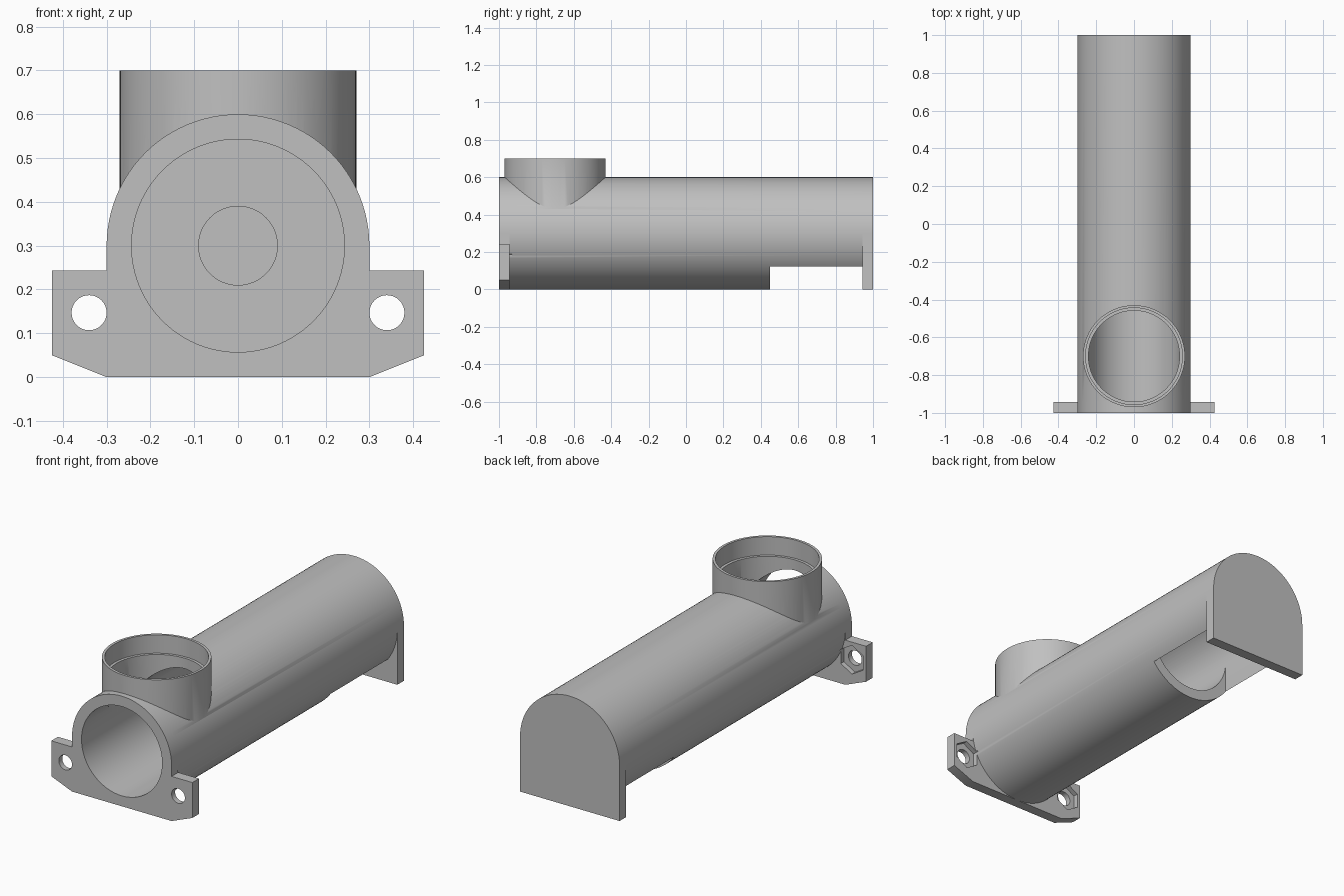
import bpy, bmesh
from math import sin, cos, pi
from mathutils import Matrix, Vector

cube = bpy.data.objects.get("Cube")
if cube:
    bpy.data.objects.remove(cube, do_unlink=True)

grey = bpy.data.materials.new("plain grey")
grey.use_nodes = True
colour = (0.53, 0.53, 0.53, 1)
grey.diffuse_color = colour
grey.node_tree.nodes["Principled BSDF"].inputs["Base Color"].default_value = colour

R, BORE, AXIS = 0.3, 0.243, 0.3      # tube radius, bore radius, axis height
WALL = 0.943                         # inner face of both end plates
SEG = 96


def prism(name, points, start, direction):
    """Extrude a closed loop of 3D points along a direction."""
    bm = bmesh.new()
    face = bm.faces.new([bm.verts.new(Vector(p) + Vector(start)) for p in points])
    new = bmesh.ops.extrude_face_region(bm, geom=[face])["geom"]
    bmesh.ops.translate(bm, vec=direction,
                        verts=[v for v in new if isinstance(v, bmesh.types.BMVert)])
    bmesh.ops.recalc_face_normals(bm, faces=bm.faces)
    mesh = bpy.data.meshes.new(name)
    bm.to_mesh(mesh)
    bm.free()
    mesh.materials.append(grey)
    obj = bpy.data.objects.new(name, mesh)
    bpy.context.collection.objects.link(obj)
    return obj


def arc(r, n=SEG, turn=2 * pi, phase=0.0):
    count = n if turn == 2 * pi else n + 1
    return [(r * cos(phase + turn * i / n), r * sin(phase + turn * i / n)) for i in range(count)]


def along_y(name, profile, x, z, y0, y1):
    return prism(name, [(a, 0, b) for a, b in profile], (x, y0, z), (0, y1 - y0, 0))


def along_z(name, profile, y, z0, z1):
    return prism(name, [(a, b, 0) for a, b in profile], (0, y, z0), (0, 0, z1 - z0))


def combine(target, other, operation):
    mod = target.modifiers.new(operation, "BOOLEAN")
    mod.operation, mod.solver, mod.object = operation, "EXACT", other
    bpy.context.view_layer.objects.active = target
    bpy.ops.object.modifier_apply(modifier=mod.name)
    bpy.data.objects.remove(other, do_unlink=True)


# Outer solids: tube, inlet collar, flanged front plate, flat-footed back plate
body = along_y("feed_tube_housing", arc(R), 0, AXIS, -WALL, WALL)
collar = along_z("inlet_collar", arc(0.27), -0.7, AXIS, 0.7)

dome = arc(R, SEG // 2, pi)
right_side = [(R, -0.3), (0.425, -0.25), (0.425, -0.057), (R, -0.057)]
left_side = [(-x, z) for x, z in reversed(right_side)]
front = along_y("front_flange", dome + left_side + right_side, 0, AXIS, -1, -WALL)
back = along_y("back_plate", dome + [(-R, -R), (R, -R)], 0, AXIS, WALL, 1)
for part in (front, back, collar):
    combine(body, part, "UNION")

# Hollows: main bore, shaft seat in the back wall, stepped inlet, outlet slot
w = BORE - 0.001
slot = [(-w, 0.45), (w, 0.45), (w, WALL), (-w, WALL)]
cutters = [
    along_y("bore", arc(BORE), 0, AXIS, -1.1, WALL),
    along_y("shaft_seat", arc(0.09, 48), 0, AXIS, 0.9, 0.973),
    along_z("inlet_bore", arc(0.241), -0.7, 0.32, 0.8),
    along_z("inlet_step", arc(0.256), -0.7, 0.6, 0.8),
    along_z("outlet_slot", slot, 0, -0.1, AXIS),
]
# Bolt holes with hexagonal nut pockets behind the flange ears
for side in (-1, 1):
    cutters.append(along_y("bolt_hole", arc(0.04, 32), side * 0.34, 0.147, -1.1, -0.9))
    cutters.append(along_y("nut_pocket", arc(0.078, 6, phase=pi / 2),
                           side * 0.34, 0.147, -0.97, -0.93))
for cutter in cutters:
    cutter.hide_render = True
    combine(body, cutter, "DIFFERENCE")

# Smooth round walls, sharp edges kept
bpy.ops.object.select_all(action="DESELECT")
body.select_set(True)
bpy.context.view_layer.objects.active = body
bpy.ops.object.shade_smooth_by_angle(angle=pi / 6)
